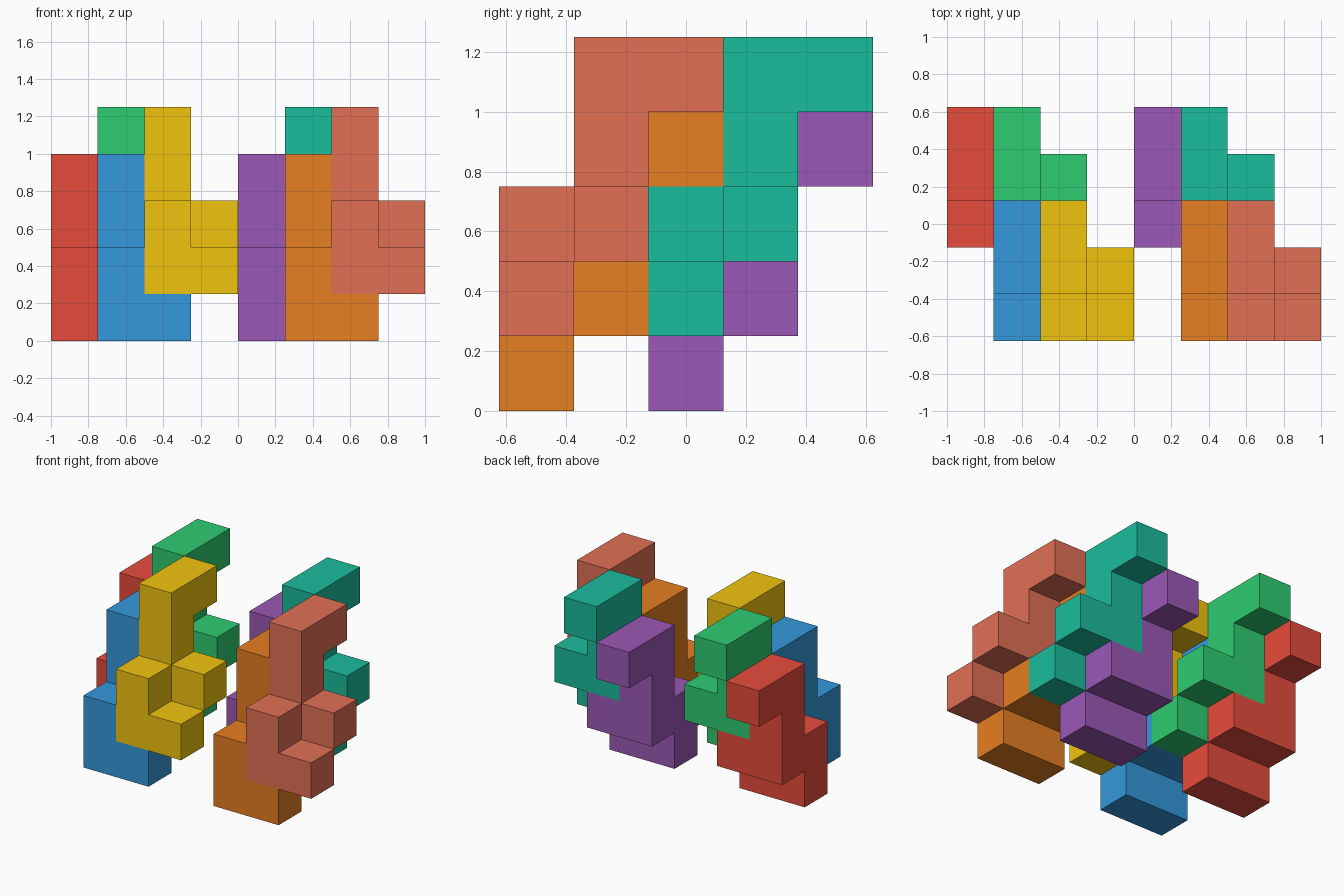
import bpy, bmesh
from mathutils import Vector

if "Cube" in bpy.data.objects:
    bpy.data.objects.remove(bpy.data.objects["Cube"])

U = 0.25                              # cell size
ORIGIN = Vector((-1.0, -0.625, 0.0))  # corner of the grid

# one interlocking block: a stepped profile (y, z) two columns wide in x
SPINE = [(0, 1), (0, 2), (1, 2), (1, 3), (1, 4), (2, 4)]
KNOBS = [(0, 1), (1, 2)]
CELLS = {(0, y, z) for y, z in SPINE} | {(1, y, z) for y, z in KNOBS}


def linear(hex_code):
    """Turn a hex colour into linear RGBA."""
    srgb = [int(hex_code[i:i + 2], 16) / 255 for i in (0, 2, 4)]
    return [c / 12.92 if c <= 0.04045 else ((c + 0.055) / 1.055) ** 2.4 for c in srgb] + [1.0]


def make_block(name, shift, hex_code):
    """Skin the exposed cell sides, then merge them into clean flat faces."""
    bm = bmesh.new()
    for cell in CELLS:
        for axis in range(3):
            for sign in (-1, 1):
                side = list(cell)
                side[axis] += sign
                if tuple(side) in CELLS:
                    continue
                n, a, b = Vector(), Vector(), Vector()
                n[axis] = sign
                a[(axis + 1) % 3] = 1
                b[(axis + 2) % 3] = sign
                mid = Vector(cell) + Vector((0.5, 0.5, 0.5)) + n / 2
                corners = [mid + (a * i + b * j) / 2
                           for i, j in ((-1, -1), (1, -1), (1, 1), (-1, 1))]
                bm.faces.new([bm.verts.new(c * U) for c in corners])
    bmesh.ops.remove_doubles(bm, verts=bm.verts, dist=1e-4)
    bmesh.ops.dissolve_limit(bm, angle_limit=0.01, verts=bm.verts, edges=bm.edges)
    mesh = bpy.data.meshes.new(name)
    bm.to_mesh(mesh)
    bm.free()
    mat = bpy.data.materials.new(name + "_colour")
    mat.diffuse_color = linear(hex_code)
    mat.use_nodes = True
    mat.node_tree.nodes["Principled BSDF"].inputs["Base Color"].default_value = mat.diffuse_color
    mesh.materials.append(mat)
    obj = bpy.data.objects.new(name, mesh)
    obj.location = ORIGIN + Vector(shift) * U
    bpy.context.collection.objects.link(obj)


# four nested blocks per cluster, two clusters side by side
SLOTS = {"outer_back": (0, 2, -1), "outer_front": (1, 0, -1),
         "inner_back": (1, 2, 0), "inner_front": (2, 0, 0)}
COLOURS = {"left": ("e74c3c", "3498db", "2ecc71", "f1c40f"),
           "right": ("9b59b6", "e67e22", "1abc9c", "e17055")}
for offset, (cluster, colours) in zip((0, 4), COLOURS.items()):
    for (slot, (x, y, z)), colour in zip(SLOTS.items(), colours):
        make_block(f"{cluster}_{slot}_block", (x + offset, y, z), colour)
